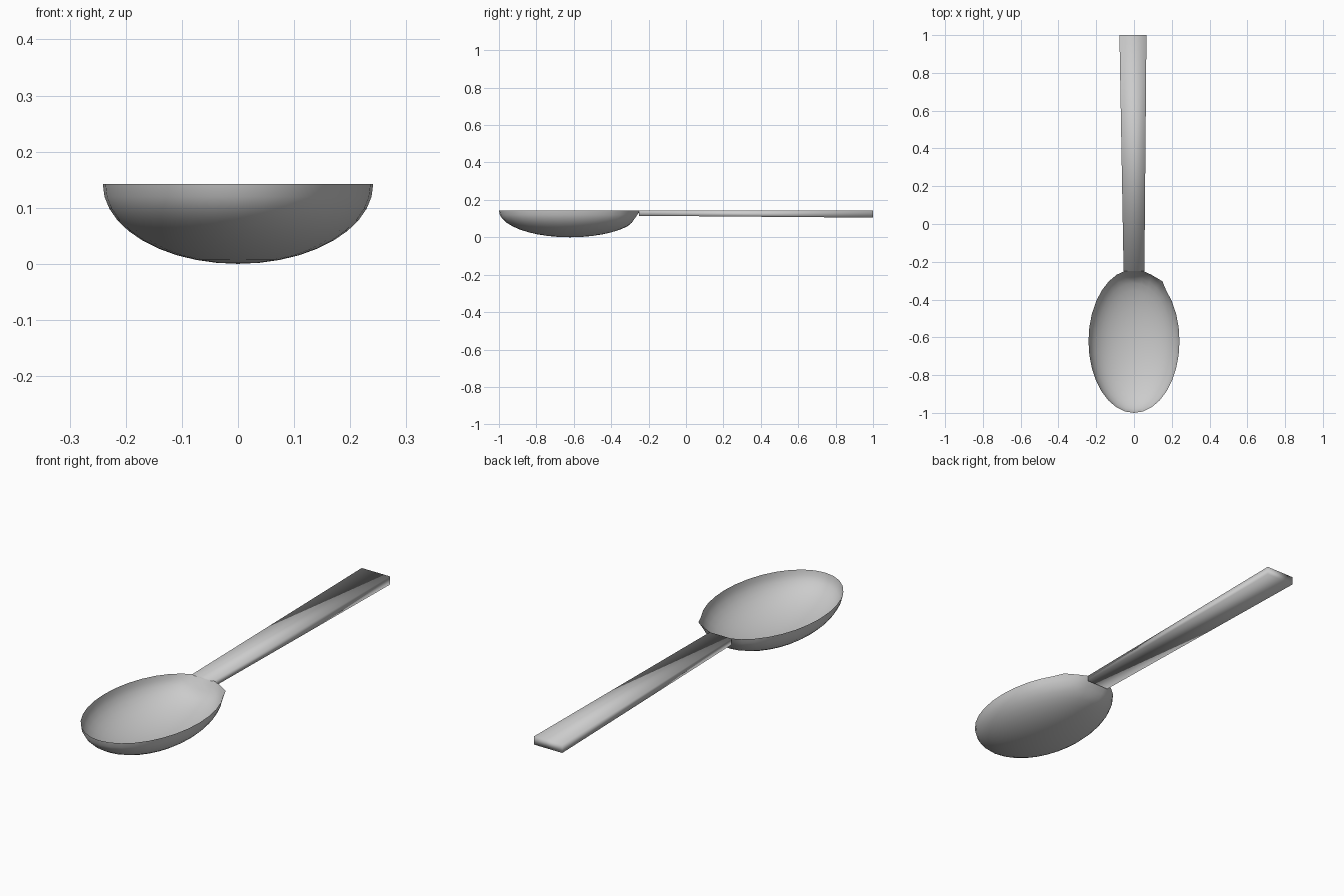
import bpy, bmesh
from math import sin, cos, pi

if "Cube" in bpy.data.objects:
    bpy.data.objects.remove(bpy.data.objects["Cube"])

RIM = 0.142


def make_object(name, bm):
    mesh = bpy.data.meshes.new(name)
    bm.to_mesh(mesh)
    bm.free()
    for p in mesh.polygons:
        p.use_smooth = True
    obj = bpy.data.objects.new(name, mesh)
    bpy.context.collection.objects.link(obj)
    return obj


# Bowl: open half ellipsoid, flattened where it meets the handle
SEG, RINGS = 32, 10
bm = bmesh.new()
rings = []
for r in range(RINGS):
    t = r / RINGS * pi / 2
    z = RIM * (1 - sin(t))
    ring = []
    for s in range(SEG):
        a = 2 * pi * s / SEG
        x = 0.241 * cos(t) * sin(a)
        y = -0.62 + 0.38 * cos(t) * cos(a)
        y = min(y, -0.245 - 0.7 * (RIM - z))
        ring.append(bm.verts.new((x, y, z)))
    rings.append(ring)
bottom = bm.verts.new((0, -0.62, 0))
for upper, lower in zip(rings, rings[1:]):
    for s in range(SEG):
        n = (s + 1) % SEG
        bm.faces.new((upper[s], upper[n], lower[n], lower[s]))
for s in range(SEG):
    bm.faces.new((rings[-1][s], rings[-1][(s + 1) % SEG], bottom))
rings[0][3].co = (0.15, -0.303, RIM)  # slight corner on the rim
# inside of the bowl faces up
bmesh.ops.recalc_face_normals(bm, faces=bm.faces[:])
make_object("spoon_bowl", bm)

# Handle: softly shaded tapering bar
bm = bmesh.new()
ends = []
for y, x0, x1, z0 in ((-0.25, -0.055, 0.055, 0.115), (1.0, -0.077, 0.066, 0.105)):
    ends.append([bm.verts.new(c) for c in
                 ((x0, y, z0), (x1, y, z0), (x1, y, RIM), (x0, y, RIM))])
bm.faces.new(ends[0])
bm.faces.new(ends[1][::-1])
for i in range(4):
    j = (i + 1) % 4
    bm.faces.new((ends[0][j], ends[0][i], ends[1][i], ends[1][j]))
bmesh.ops.recalc_face_normals(bm, faces=bm.faces[:])
make_object("handle", bm)
